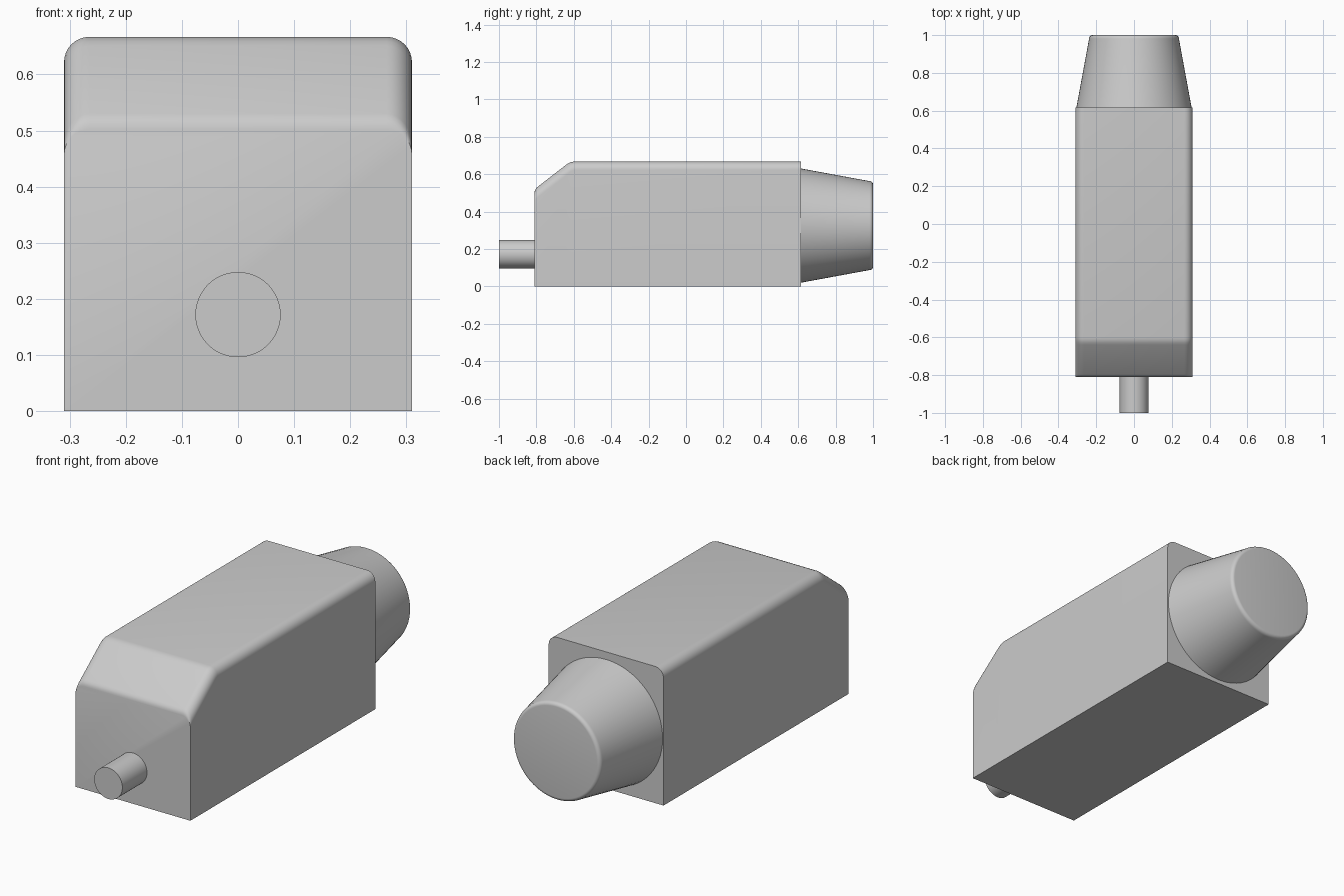
import bpy, bmesh
from math import sin, cos, pi

if "Cube" in bpy.data.objects:
    bpy.data.objects.remove(bpy.data.objects["Cube"])


def loft(name, rings):
    """Join equal-length closed rings of points, cap both ends, smooth by angle."""
    bm = bmesh.new()
    loops = [[bm.verts.new(p) for p in ring] for ring in rings]
    n = len(loops[0])
    for a, b in zip(loops, loops[1:]):
        for i in range(n):
            j = (i + 1) % n
            bm.faces.new((a[i], a[j], b[j], b[i]))
    bm.faces.new(loops[0])
    bm.faces.new(loops[-1])
    bmesh.ops.recalc_face_normals(bm, faces=bm.faces)
    mesh = bpy.data.meshes.new(name)
    bm.to_mesh(mesh)
    bm.free()
    ob = bpy.data.objects.new(name, mesh)
    bpy.context.collection.objects.link(ob)
    bpy.ops.object.select_all(action='DESELECT')
    ob.select_set(True)
    bpy.context.view_layer.objects.active = ob
    bpy.ops.object.shade_smooth_by_angle(angle=0.6)
    return ob


def turned(name, profile, z, n=64):
    """Round part about the y axis from (y, radius) pairs."""
    return loft(name, [[(r * cos(2 * pi * i / n), y, z + r * sin(2 * pi * i / n))
                        for i in range(n)] for y, r in profile])


# Body: rounded-top section following a profile with a sloped front
W, R, STEPS = 0.31, 0.045, 8


def section(y, top, stretch):
    arc = [(W - R + R * cos(a), top - R * stretch * (1 - sin(a)))
           for a in (pi / 2 * i / STEPS for i in range(STEPS + 1))]
    half = [(W, 0)] + arc
    return [(x, y, z) for x, z in half] + [(-x, y, z) for x, z in reversed(half)]


stations = [(-0.81, 0.502, 1.0), (-0.808, 0.512, 1.15), (-0.804, 0.521, 1.25),
            (-0.796, 0.530, 1.27), (-0.640, 0.651, 1.27), (-0.628, 0.659, 1.2),
            (-0.616, 0.664, 1.1), (-0.60, 0.667, 1.0), (0.616, 0.667, 1.0)]
loft("body", [section(*s) for s in stations])

# Tapered round nozzle at the back, with a small rounded rim
fillet = [(0.98 + 0.02 * sin(a), 0.220 + 0.018 * cos(a))
          for a in (pi / 2 * i / 6 for i in range(7))]
turned("rear_cone", [(0.60, 0.308), (0.616, 0.305)] + fillet, 0.325)

# Round pin at the front
turned("front_pin", [(-1.0, 0.076), (-0.80, 0.076)], 0.172, 48)
